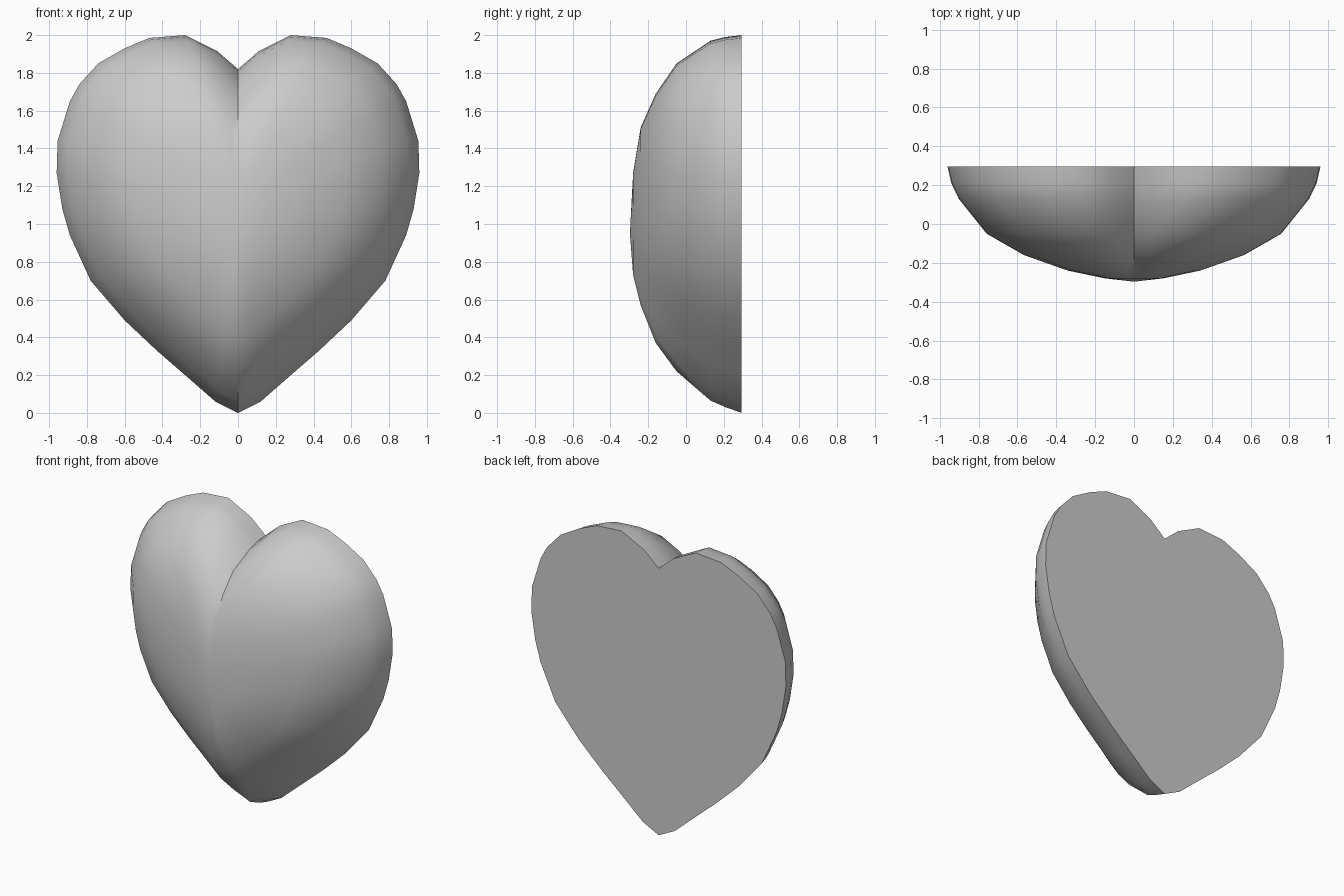
import bpy, bmesh

if "Cube" in bpy.data.objects:
    bpy.data.objects.remove(bpy.data.objects["Cube"])

# right half of the heart outline (x, z), tip to notch
HALF = [(0, 0), (.12, .06), (.28, .2), (.43, .33), (.6, .49), (.78, .70),
        (.89, .94), (.93, 1.08), (.96, 1.27), (.955, 1.44), (.89, 1.65),
        (.84, 1.74), (.74, 1.85), (.6, 1.93), (.47, 1.985), (.28, 2.0),
        (.11, 1.915), (0, 1.82)]

# sections from flat back to domed front: y, width scale, bottom, top, notch depth
RINGS = [(.295, 1, 0, 2, .18), (.21, .98, .03, 1.99, .18),
         (.13, .94, .065, 1.97, .18), (-.05, .79, .22, 1.85, .14),
         (-.16, .59, .37, 1.69, .10), (-.24, .355, .57, 1.51, .05),
         (-.28, .155, .73, 1.27, .02)]


def section(y, sx, bottom, top, notch):
    pts = [[x * sx, y, bottom + (top - bottom) * z / 2] for x, z in HALF]
    pts[-1][2] = top - notch
    pts[-2][2] = top - notch * .47
    return pts + [[-x, y, z] for x, y, z in pts[-2:0:-1]]


# puffy heart: lofted sections, flat back, closed front
bm = bmesh.new()
loops = [[bm.verts.new(p) for p in section(*r)] for r in RINGS]
n = len(loops[0])
bm.faces.new(loops[0])
for a, b in zip(loops, loops[1:]):
    for i in range(n):
        j = (i + 1) % n
        bm.faces.new((a[i], a[j], b[j], b[i]))
apex = bm.verts.new((0, -.297, .95))
for i in range(n):
    bm.faces.new((loops[-1][i], loops[-1][(i + 1) % n], apex))
bmesh.ops.recalc_face_normals(bm, faces=bm.faces)

mesh = bpy.data.meshes.new("heart")
bm.to_mesh(mesh)
bm.free()
heart = bpy.data.objects.new("heart", mesh)
bpy.context.collection.objects.link(heart)
bpy.context.view_layer.objects.active = heart
heart.select_set(True)
bpy.ops.object.shade_smooth_by_angle(angle=0.7)
